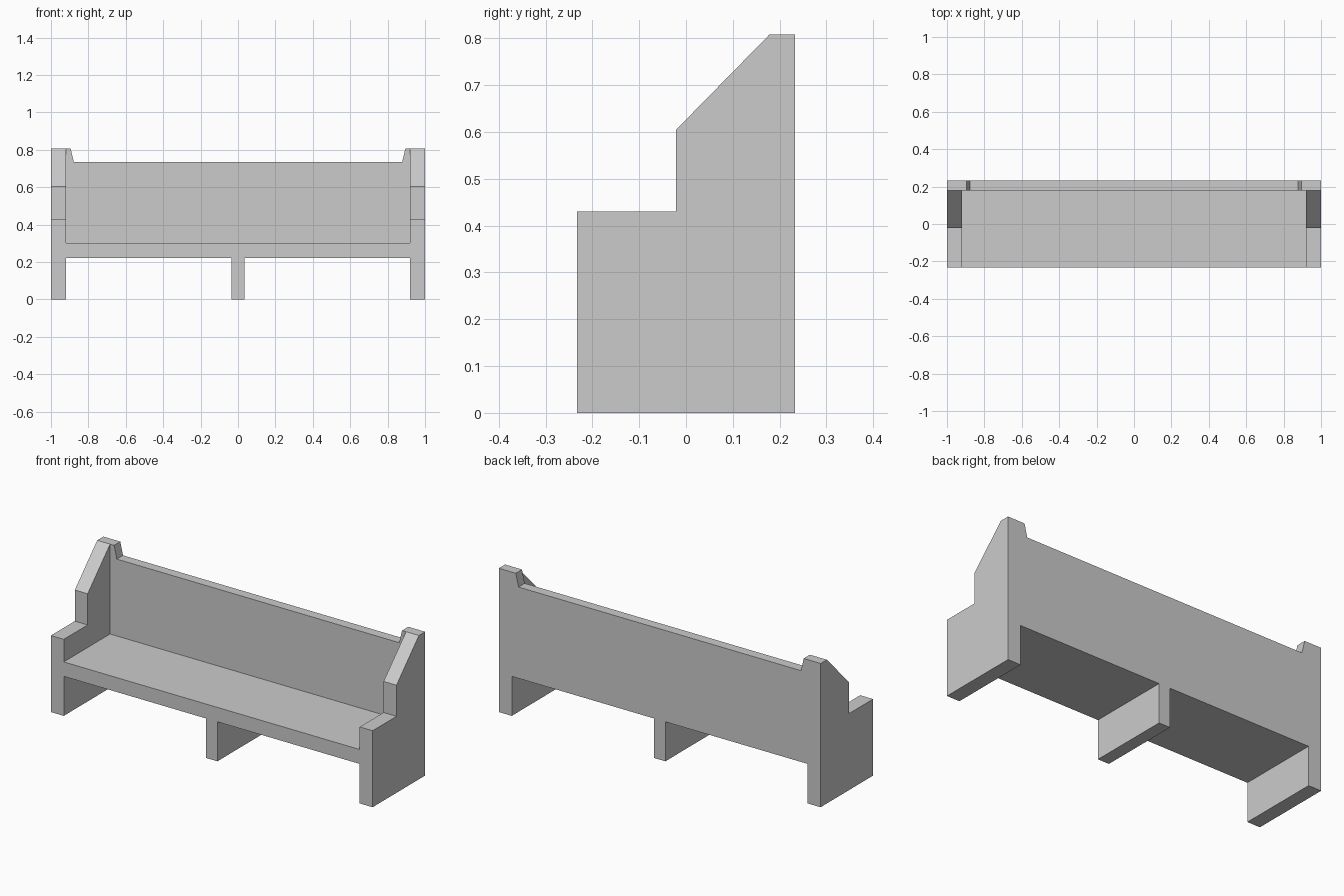
import bpy
import bmesh
from mathutils import Vector

if "Cube" in bpy.data.objects:
    bpy.data.objects.remove(bpy.data.objects["Cube"])

W, INNER, D = 1.0, 0.92, 0.233       # half width, inner half width, half depth
SEAT_LOW, SEAT_TOP = 0.222, 0.303
TOP, BACK_TOP, BACK_FRONT = 0.808, 0.735, 0.178


def prism(name, outline, sweep):
    """Solid made by sweeping a flat outline along a vector."""
    bm = bmesh.new()
    face = bm.faces.new([bm.verts.new(p) for p in outline])
    ext = bmesh.ops.extrude_face_region(bm, geom=[face], use_keep_orig=True)
    moved = [g for g in ext["geom"] if isinstance(g, bmesh.types.BMVert)]
    bmesh.ops.translate(bm, verts=moved, vec=Vector(sweep))
    bmesh.ops.recalc_face_normals(bm, faces=bm.faces)
    mesh = bpy.data.meshes.new(name)
    bm.to_mesh(mesh)
    bm.free()
    obj = bpy.data.objects.new(name, mesh)
    bpy.context.collection.objects.link(obj)
    return obj


def box(name, x, z0, z1):
    """Full-depth block centred on x = 0."""
    return prism(name, [(-x, -D, z0), (x, -D, z0), (x, -D, z1), (-x, -D, z1)],
                 (0, 2 * D, 0))


# Stepped end panels with sloped shoulder
end_profile = [(-D, 0), (D, 0), (D, TOP), (BACK_FRONT, TOP),
               (-0.021, 0.605), (-0.021, 0.43), (-D, 0.43)]
for name, x in (("left_end_panel", -W), ("right_end_panel", INNER)):
    prism(name, [(x, y, z) for y, z in end_profile], (W - INNER, 0, 0))

# Seat board and central support
box("seat", INNER, SEAT_LOW, SEAT_TOP)
box("centre_leg", 0.035, 0, SEAT_LOW)

# Backrest with small raised ears meeting the end panels
half = [(INNER, SEAT_TOP), (INNER, TOP), (0.895, TOP), (0.878, BACK_TOP)]
back_profile = half + [(-x, z) for x, z in reversed(half)]
prism("backrest", [(x, BACK_FRONT, z) for x, z in back_profile],
      (0, D - BACK_FRONT, 0))
